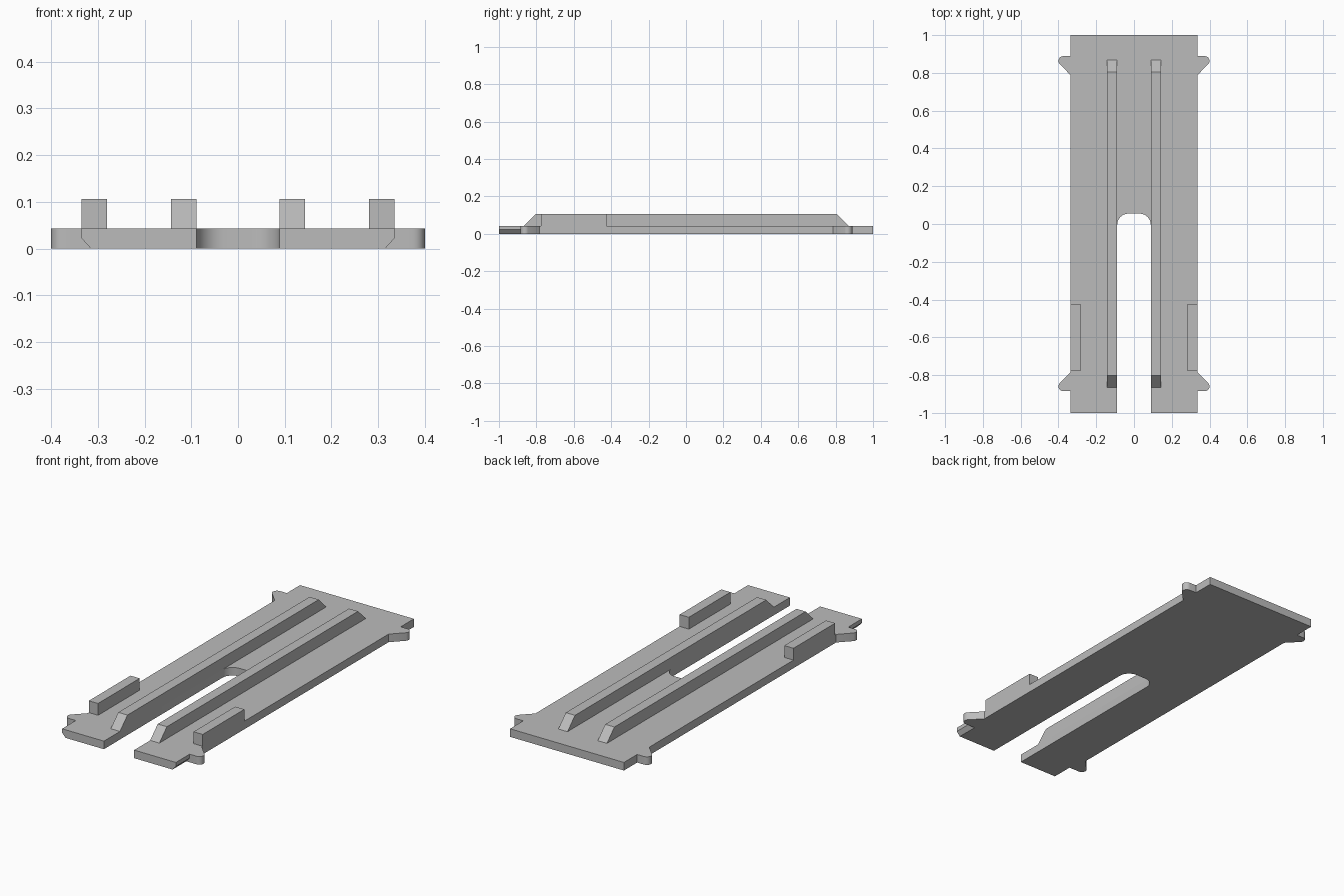
import bpy, bmesh, math
from mathutils import Vector

if "Cube" in bpy.data.objects:
    bpy.data.objects.remove(bpy.data.objects["Cube"])

T, H = 0.043, 0.106          # plate thickness, top of the ribs
W, SLOT = 0.335, 0.089       # plate half width, slot half width

grey = bpy.data.materials.new("plain grey")
grey.diffuse_color = (0.5, 0.5, 0.5, 1)
grey.use_nodes = True
grey.node_tree.nodes["Principled BSDF"].inputs["Base Color"].default_value = grey.diffuse_color


def prism(name, points, direction):
    """Extrude a closed outline of 3D points along a direction."""
    bm = bmesh.new()
    face = bm.faces.new([bm.verts.new(p) for p in points])
    new = bmesh.ops.extrude_face_region(bm, geom=[face])["geom"]
    bmesh.ops.translate(bm, vec=Vector(direction),
                        verts=[v for v in new if isinstance(v, bmesh.types.BMVert)])
    bmesh.ops.recalc_face_normals(bm, faces=bm.faces)
    mesh = bpy.data.meshes.new(name)
    bm.to_mesh(mesh)
    bm.free()
    obj = bpy.data.objects.new(name, mesh)
    bpy.context.collection.objects.link(obj)
    mesh.materials.append(grey)
    return obj


def arc(cx, cy, r, start, end, n=6):
    return [(cx + r * math.cos(math.radians(start + (end - start) * i / n)),
             cy + r * math.sin(math.radians(start + (end - start) * i / n)))
            for i in range(n + 1)]


# Right half of the plate outline: rear edge, ears, front edge, slot
rear_ear = [(W, 0.889)] + arc(0.375, 0.864, 0.025, 90, -38) + [(W, 0.787)]
front_ear = [(x, -y + 0.004) for x, y in reversed(rear_ear)]
half = ([(W, 1)] + rear_ear + front_ear + [(W, -1), (SLOT, -1)]
        + arc(SLOT - 0.06, -0.005, 0.06, 0, 90, 8))
outline = half + [(-x, y) for x, y in reversed(half)]
plate = prism("slotted_plate", [(x, y, 0) for x, y in outline], (0, 0, T))

# Chamfers under the front outer edges
for s in (-1, 1):
    cutter = prism("chamfer_cutter",
                   [(s * x, -1.1, z) for x, z in
                    ((0.31, -0.0055), (0.36, 0.0495), (0.36, -0.0055))],
                   (0, 0.2155, 0))
    cutter.hide_render = True
    cut = plate.modifiers.new("chamfer", "BOOLEAN")
    cut.operation, cut.solver, cut.object = "DIFFERENCE", "EXACT", cutter
    bpy.context.view_layer.objects.active = plate
    bpy.ops.object.modifier_apply(modifier=cut.name)
    bpy.data.objects.remove(cutter)

for s, side in ((-1, "left"), (1, "right")):
    # Long guide rib with sloped ends beside the slot
    prism(side + "_guide_rib",
          [(s * SLOT, y, z) for y, z in
           ((-0.865, T), (-0.802, H), (0.806, H), (0.869, T))],
          (s * 0.054, 0, 0))
    # Short stop block on the outer edge
    prism(side + "_stop_block",
          [(s * 0.281, y, z) for y, z in
           ((-0.775, T), (-0.775, H), (-0.425, H), (-0.425, T))],
          (s * (W - 0.281), 0, 0))

# Smooth the rounded slot end and ear tips
bpy.ops.object.select_all(action="DESELECT")
plate.select_set(True)
bpy.context.view_layer.objects.active = plate
bpy.ops.object.shade_smooth_by_angle(angle=math.radians(30))
